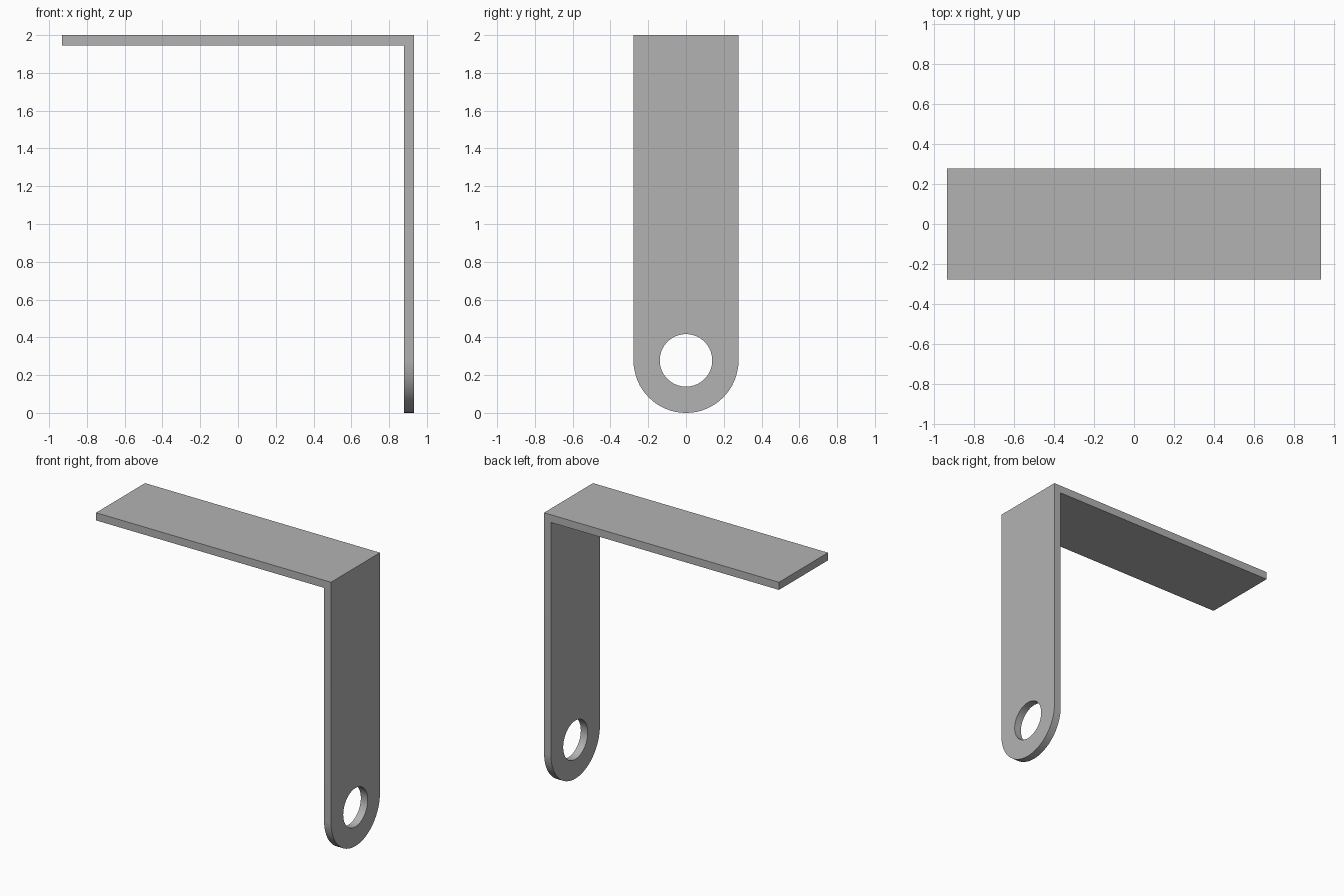
import bpy, bmesh, math
from mathutils import Vector

if "Cube" in bpy.data.objects:
    bpy.data.objects.remove(bpy.data.objects["Cube"])

HALF_LENGTH = 0.933
HEIGHT = 2.0
THICK = 0.055
RADIUS = 0.278        # half the strip width, also the rounded end
HOLE = 0.139
SEGMENTS = 64

grey = bpy.data.materials.new("plain grey")
grey.use_nodes = True
colour = (0.45, 0.45, 0.45, 1)
grey.diffuse_color = colour
grey.node_tree.nodes["Principled BSDF"].inputs["Base Color"].default_value = colour


def prism(name, points, direction):
    """Solid made by sweeping a flat outline along a direction."""
    bm = bmesh.new()
    face = bm.faces.new([bm.verts.new(p) for p in points])
    swept = bmesh.ops.extrude_face_region(bm, geom=[face], use_keep_orig=True)
    moved = [g for g in swept["geom"] if isinstance(g, bmesh.types.BMVert)]
    bmesh.ops.translate(bm, verts=moved, vec=Vector(direction))
    bmesh.ops.recalc_face_normals(bm, faces=bm.faces)
    mesh = bpy.data.meshes.new(name)
    bm.to_mesh(mesh)
    bm.free()
    mesh.materials.append(grey)
    obj = bpy.data.objects.new(name, mesh)
    bpy.context.collection.objects.link(obj)
    return obj


def arc(radius, start, end, steps, x):
    """Points around the hole centre in the plane of the upright leg."""
    angles = [start + (end - start) * i / steps for i in range(steps + 1)]
    return [(x, radius * math.cos(a), RADIUS + radius * math.sin(a)) for a in angles]


# Bent strip: flat top arm and upright leg in one L profile
inner_x, inner_z = HALF_LENGTH - THICK, HEIGHT - THICK
profile = [(-HALF_LENGTH, HEIGHT), (-HALF_LENGTH, inner_z), (inner_x, inner_z),
           (inner_x, 0), (HALF_LENGTH, 0), (HALF_LENGTH, HEIGHT)]
bracket = prism("bracket", [(x, -RADIUS, z) for x, z in profile], (0, 2 * RADIUS, 0))

# Tools: rounded outline for the leg's lower end, and the round hole
reach = (4, 0, 0)
outline = arc(RADIUS, math.pi, 2 * math.pi, SEGMENTS // 2, -2)
outline += [(-2, RADIUS, 3), (-2, -RADIUS, 3)]
# widen very slightly so the strip's own straight sides stay untouched
outline = [(x, y * 1.0005, z) for x, y, z in outline]
rounding_tool = prism("rounding_tool", outline, reach)
hole_tool = prism("hole_tool", arc(HOLE, 0, 2 * math.pi, SEGMENTS, -2)[:-1], reach)

for tool, operation in ((rounding_tool, "INTERSECT"), (hole_tool, "DIFFERENCE")):
    tool.hide_render = True
    cut = bracket.modifiers.new(tool.name, "BOOLEAN")
    cut.object, cut.operation, cut.solver = tool, operation, "EXACT"

# Bake the cuts and drop the tools
bpy.context.view_layer.update()
evaluated = bracket.evaluated_get(bpy.context.evaluated_depsgraph_get())
finished = bpy.data.meshes.new_from_object(evaluated)
bracket.modifiers.clear()
bracket.data = finished
for tool in (rounding_tool, hole_tool):
    bpy.data.objects.remove(tool)

# Smooth the curved edges, keep the corners sharp
bpy.ops.object.select_all(action="DESELECT")
bracket.select_set(True)
bpy.context.view_layer.objects.active = bracket
bpy.ops.object.shade_smooth_by_angle(angle=math.radians(30))
